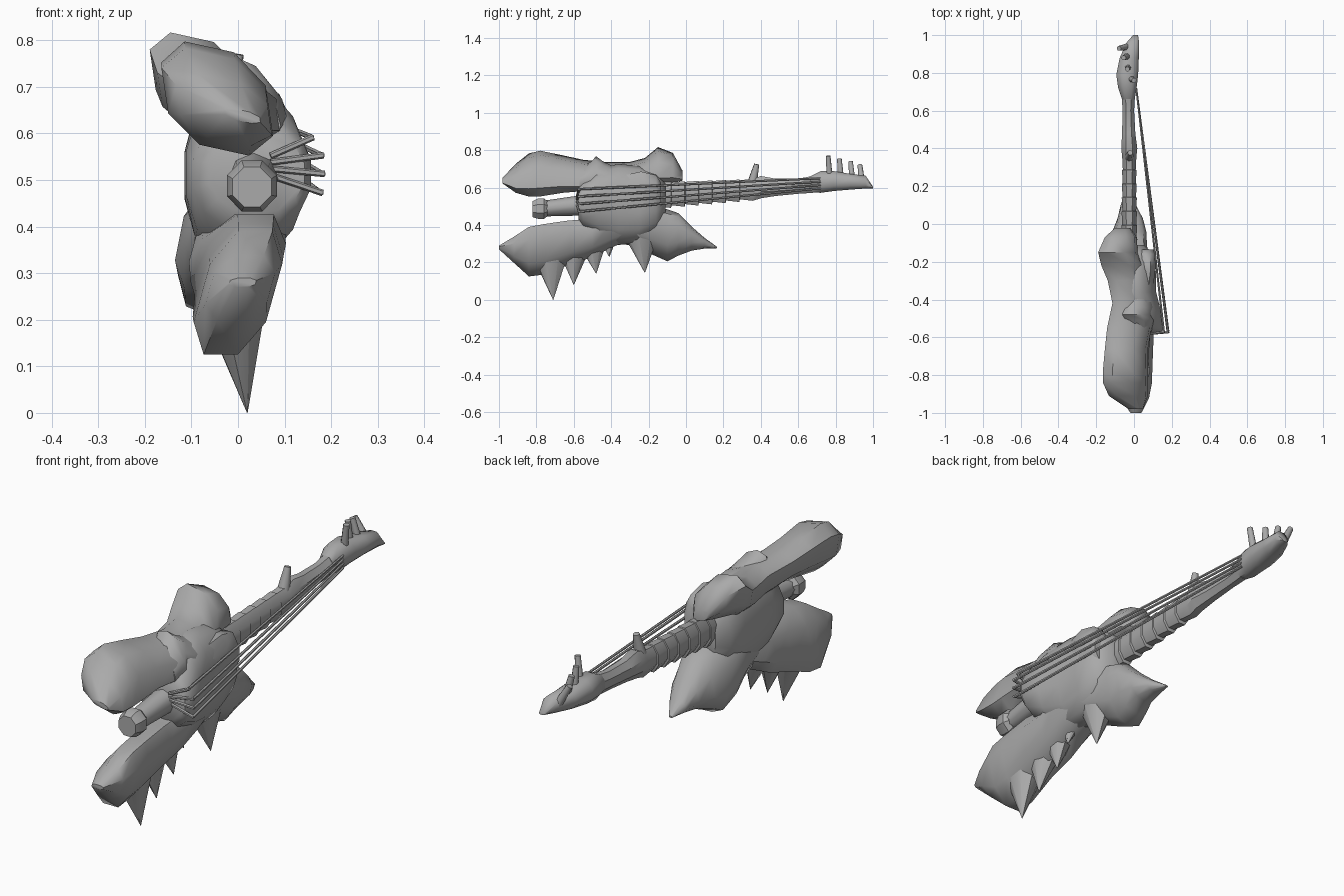
import bpy, bmesh, math
from mathutils import Vector

grey = bpy.data.materials.new("stone grey")
grey.diffuse_color = (0.4, 0.4, 0.4, 1)


def finish(name, bm, angle=50):
    bmesh.ops.recalc_face_normals(bm, faces=bm.faces)
    me = bpy.data.meshes.new(name)
    bm.to_mesh(me)
    bm.free()
    me.materials.append(grey)
    ob = bpy.data.objects.new(name, me)
    bpy.context.collection.objects.link(ob)
    bpy.ops.object.select_all(action='DESELECT')
    ob.select_set(True)
    bpy.context.view_layer.objects.active = ob
    bpy.ops.object.shade_smooth_by_angle(angle=math.radians(angle))
    return ob


def loft(name, sections, n=10, shear_x=0.0, shear_z=0.0, power=0.85, angle=50):
    """Skin rounded sections (y, centre x, z bottom, z top, half width)."""
    bm = bmesh.new()
    rings = []
    for y, cx, z0, z1, hx in sections:
        ring = []
        for i in range(n):
            a = 2 * math.pi * (i + 0.5) / n
            c, s = math.cos(a), math.sin(a)
            dx = math.copysign(abs(c) ** power, c) * hx
            dz = math.copysign(abs(s) ** power, s) * (z1 - z0) / 2 * 1.03
            ring.append(bm.verts.new((cx + dx + shear_x * dz, y,
                                      (z0 + z1) / 2 + dz + shear_z * dx)))
        rings.append(ring)
    for a, b in zip(rings, rings[1:]):
        for i in range(n):
            j = (i + 1) % n
            bm.faces.new((a[i], a[j], b[j], b[i]))
    bm.faces.new(rings[0])
    bm.faces.new(rings[-1])
    return finish(name, bm, angle)


def rod(name, p, q, r1, r2, n=8, flat=1.0):
    """Tapered rod or spike from p to q, flattened across x."""
    p, q = Vector(p), Vector(q)
    d = q - p
    axis = d.normalized()
    bm = bmesh.new()
    bmesh.ops.create_cone(bm, cap_ends=True, segments=n, radius1=r1,
                          radius2=r2, depth=d.length)
    rot = d.to_track_quat('Z', 'Y').to_matrix()
    for v in bm.verts:
        o = rot @ v.co
        along = axis.x * v.co.z
        o.x = along + (o.x - along) * flat
        v.co = (p + q) / 2 + o
    return finish(name, bm)


# Upper limb: thick front arm, narrow waist, rear lobe
loft("upper_arm", [
    (-0.98, 0.01, 0.625, 0.65, 0.04),
    (-0.91, -0.03, 0.58, 0.72, 0.105),
    (-0.84, -0.045, 0.56, 0.775, 0.12),
    (-0.78, -0.045, 0.56, 0.79, 0.12),
    (-0.66, -0.04, 0.58, 0.765, 0.115),
    (-0.55, -0.025, 0.59, 0.74, 0.12),
    (-0.42, -0.015, 0.56, 0.73, 0.10),
    (-0.30, -0.03, 0.56, 0.73, 0.11),
    (-0.22, -0.06, 0.59, 0.75, 0.115),
    (-0.15, -0.085, 0.62, 0.81, 0.105),
    (-0.07, -0.07, 0.63, 0.78, 0.085),
    (-0.02, -0.06, 0.64, 0.69, 0.04)], n=8, shear_x=-0.15, shear_z=-0.22)

# Central body, bulging out beneath the strings
loft("body", [
    (-0.575, 0.04, 0.43, 0.60, 0.105),
    (-0.55, 0.03, 0.39, 0.635, 0.13),
    (-0.46, 0.015, 0.33, 0.70, 0.13),
    (-0.36, 0.002, 0.30, 0.72, 0.118),
    (-0.25, 0.00, 0.31, 0.71, 0.118),
    (-0.16, 0.00, 0.36, 0.67, 0.11),
    (-0.11, -0.01, 0.42, 0.62, 0.06)], n=14, power=0.95)
loft("rear_shoulder", [
    (-0.33, 0.055, 0.46, 0.67, 0.05), (-0.24, 0.065, 0.47, 0.69, 0.052),
    (-0.16, 0.065, 0.49, 0.67, 0.05), (-0.135, 0.06, 0.50, 0.63, 0.045)], n=8)

# Raised fin running over the top of the body
loft("top_fin", [
    (-0.57, 0.03, 0.58, 0.70, 0.06), (-0.51, 0.02, 0.58, 0.735, 0.085),
    (-0.48, 0.01, 0.58, 0.765, 0.08), (-0.44, 0.02, 0.58, 0.735, 0.085),
    (-0.36, 0.03, 0.58, 0.70, 0.06)], n=10, shear_x=-0.25, shear_z=-0.1, power=1)

# Lower front blade and rear blade
loft("lower_front_blade", [
    (-1.00, 0.01, 0.27, 0.29, 0.03),
    (-0.92, 0.005, 0.195, 0.34, 0.07),
    (-0.84, 0.00, 0.12, 0.395, 0.083),
    (-0.76, 0.00, 0.13, 0.41, 0.085),
    (-0.62, 0.005, 0.185, 0.43, 0.088),
    (-0.50, 0.00, 0.225, 0.43, 0.095),
    (-0.40, 0.00, 0.275, 0.46, 0.10),
    (-0.30, 0.00, 0.32, 0.48, 0.09)], n=8, shear_x=0.28)
loft("lower_rear_blade", [
    (-0.38, 0.00, 0.31, 0.50, 0.09),
    (-0.28, -0.01, 0.29, 0.50, 0.10),
    (-0.19, -0.03, 0.25, 0.50, 0.10),
    (-0.10, -0.03, 0.21, 0.48, 0.092),
    (-0.04, -0.025, 0.24, 0.46, 0.085),
    (0.03, -0.02, 0.265, 0.39, 0.065),
    (0.10, -0.03, 0.275, 0.33, 0.04),
    (0.165, -0.04, 0.276, 0.284, 0.008)], shear_x=0.2)

# Broad spikes along the lower edge: tip y, tip z, base y, base z, radius
for ty, tz, by, bz, r in [(-0.71, 0.0, -0.725, 0.25, 0.105),
                          (-0.60, 0.08, -0.60, 0.27, 0.085),
                          (-0.48, 0.14, -0.50, 0.32, 0.085),
                          (-0.41, 0.23, -0.42, 0.36, 0.065),
                          (-0.22, 0.145, -0.24, 0.40, 0.12)]:
    rod("lower_spike", (-0.01, by, bz), (0.02, ty, tz), r, 0.001, 8, 0.75)

# Tail handle with a faceted pommel
rod("handle", (0.035, -0.50, 0.51), (0.03, -0.76, 0.488), 0.058, 0.042)
loft("pommel", [
    (-0.74, 0.03, 0.445, 0.53, 0.042), (-0.76, 0.03, 0.43, 0.545, 0.058),
    (-0.79, 0.03, 0.43, 0.545, 0.058), (-0.82, 0.03, 0.44, 0.53, 0.045)],
    n=8, power=1, angle=30)

# Neck: stepped grip segments, then a plain shaft
steps = 7
neck = []
for i in range(steps):
    y = -0.15 + i * 0.073
    t = i / steps
    zb, zt, w = 0.492 + 0.045 * t, 0.632 + 0.016 * t, 0.046 - 0.006 * t
    neck += [(y, -0.025, zb + 0.004, zt - 0.003, w - 0.004),
             (y + 0.07, -0.025, zb - 0.004, zt + 0.003, w)]
neck += [(0.40, -0.025, 0.54, 0.665, 0.046), (0.48, -0.028, 0.553, 0.65, 0.038),
         (0.60, -0.03, 0.565, 0.65, 0.033), (0.68, -0.03, 0.57, 0.665, 0.038)]
loft("neck", neck, n=8, power=1, angle=35)

# Headstock
loft("headstock", [
    (0.66, -0.03, 0.575, 0.66, 0.036), (0.72, -0.035, 0.57, 0.69, 0.052),
    (0.79, -0.036, 0.58, 0.69, 0.062), (0.88, -0.025, 0.588, 0.675, 0.054),
    (0.96, -0.006, 0.594, 0.665, 0.036), (1.00, 0.008, 0.595, 0.605, 0.014)],
    n=8)

# Tuning pegs and neck peg
for x0, x1, y, z in [(-0.02, 0.0, 0.76, 0.77), (-0.03, -0.035, 0.82, 0.755),
                     (-0.03, -0.055, 0.88, 0.74), (-0.03, -0.08, 0.93, 0.72)]:
    rod("tuning_peg", (x0, y + 0.01, 0.63), (x1, y, z), 0.018, 0.013)
rod("neck_peg", (-0.025, 0.355, 0.63), (-0.02, 0.378, 0.725), 0.026, 0.014)

# Strings with struts tying them to the body
for x, z, ze in [(0.158, 0.592, 0.65), (0.18, 0.553, 0.632),
                 (0.182, 0.513, 0.614), (0.178, 0.472, 0.596)]:
    rod("string", (x, -0.57, z), (0.012, 0.72, ze), 0.0065, 0.0055, 6)
    rod("string_strut", (0.07, -0.583, 0.53 + (z - 0.53) * 0.35),
        (x + 0.004, -0.572, z), 0.007, 0.007, 6)
